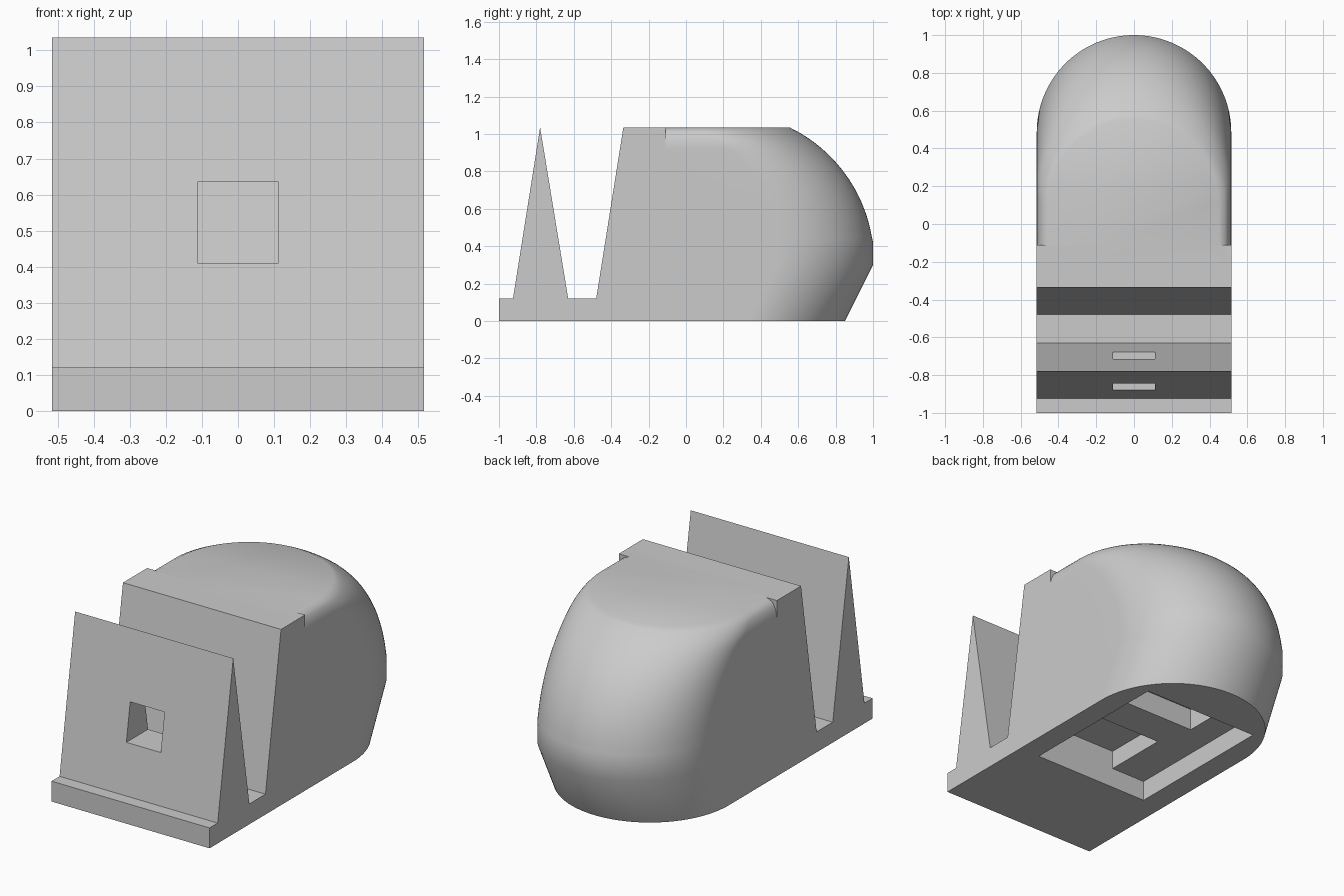
import bpy, bmesh, math

cube = bpy.data.objects.get("Cube")
if cube:
    bpy.data.objects.remove(cube, do_unlink=True)

HALF, TOP = 0.515, 1.035

grey = bpy.data.materials.new("plain_grey")
grey.use_nodes = True
colour = (0.6, 0.6, 0.6, 1)
grey.diffuse_color = colour
grey.node_tree.nodes["Principled BSDF"].inputs["Base Color"].default_value = colour


def loft(name, rings):
    """Closed solid through rings of equal point count."""
    bm = bmesh.new()
    rows = [[bm.verts.new(p) for p in ring] for ring in rings]
    n = len(rows[0])
    for low, high in zip(rows, rows[1:]):
        for i in range(n):
            j = (i + 1) % n
            bm.faces.new((low[i], low[j], high[j], high[i]))
    bm.faces.new(rows[0][::-1])
    bm.faces.new(rows[-1])
    bmesh.ops.recalc_face_normals(bm, faces=bm.faces)
    mesh = bpy.data.meshes.new(name)
    bm.to_mesh(mesh)
    bm.free()
    mesh.materials.append(grey)
    ob = bpy.data.objects.new(name, mesh)
    bpy.context.collection.objects.link(ob)
    return ob


def box(name, x0, x1, y0, y1, z0, z1):
    return loft(name, [[(x0, y0, z), (x1, y0, z), (x1, y1, z), (x0, y1, z)]
                       for z in (z0, z1)])


def combine(target, other, operation):
    """Apply a boolean and discard the helper solid."""
    mod = target.modifiers.new("join", 'BOOLEAN')
    mod.operation, mod.object, mod.solver = operation, other, 'EXACT'
    graph = bpy.context.evaluated_depsgraph_get()
    mesh = bpy.data.meshes.new_from_object(target.evaluated_get(graph))
    target.modifiers.clear()
    target.data = mesh
    bpy.data.objects.remove(other, do_unlink=True)


# Front profile: base plate, upright wedge, slot and sloped wall
profile = [(-1, 0), (-0.11, 0), (-0.11, TOP), (-0.335, TOP), (-0.48, 0.12),
           (-0.63, 0.12), (-0.78, TOP), (-0.925, 0.12), (-1, 0.12)]
body = loft("body", [[(x, y, z) for y, z in profile] for x in (-HALF, HALF)])

# Rounded back: heights and rear reach, with a shoulder fillet near the top
levels = [(0, 0.85), (0.3, 1.0), (0.42, 1.0)]
START, END, STEPS = math.asin(0.105 / 0.8), math.asin(0.72 / 0.8), 24
for i in range(1, STEPS + 1):
    a = START + (END - START) * i / STEPS
    levels.append((0.315 + 0.8 * math.sin(a), 0.205 + 0.8 * math.cos(a)))


def section(z, reach, segments=64):
    t = min(1, max(0, (z - 0.925) / 0.11))
    w = 0.45 + 0.065 * math.sqrt(1 - t * t)
    arc = [math.pi * i / segments for i in range(segments + 1)]
    ring = [(w * math.cos(a), reach - w + w * math.sin(a), z) for a in arc]
    return [(w, -0.2, z)] + ring + [(-w, -0.2, z)]


combine(body, loft("rounded_back", [section(z, r) for z, r in levels]), 'UNION')

# Square window through the wedge
combine(body, box("window", -0.112, 0.112, -0.95, -0.6, 0.41, 0.635), 'DIFFERENCE')

# Underside recess with two deeper pockets
for args in (("recess", -0.38, 0.38, -0.37, 0.575, -0.1, 0.12),
             ("front_pocket", -0.155, 0.38, -0.37, 0.02, -0.1, 0.23),
             ("back_pocket", -0.21, 0.38, 0.24, 0.575, -0.1, 0.25)):
    combine(body, box(*args), 'DIFFERENCE')

bpy.ops.object.select_all(action='DESELECT')
body.select_set(True)
bpy.context.view_layer.objects.active = body
bpy.ops.object.shade_smooth_by_angle(angle=math.radians(28))
